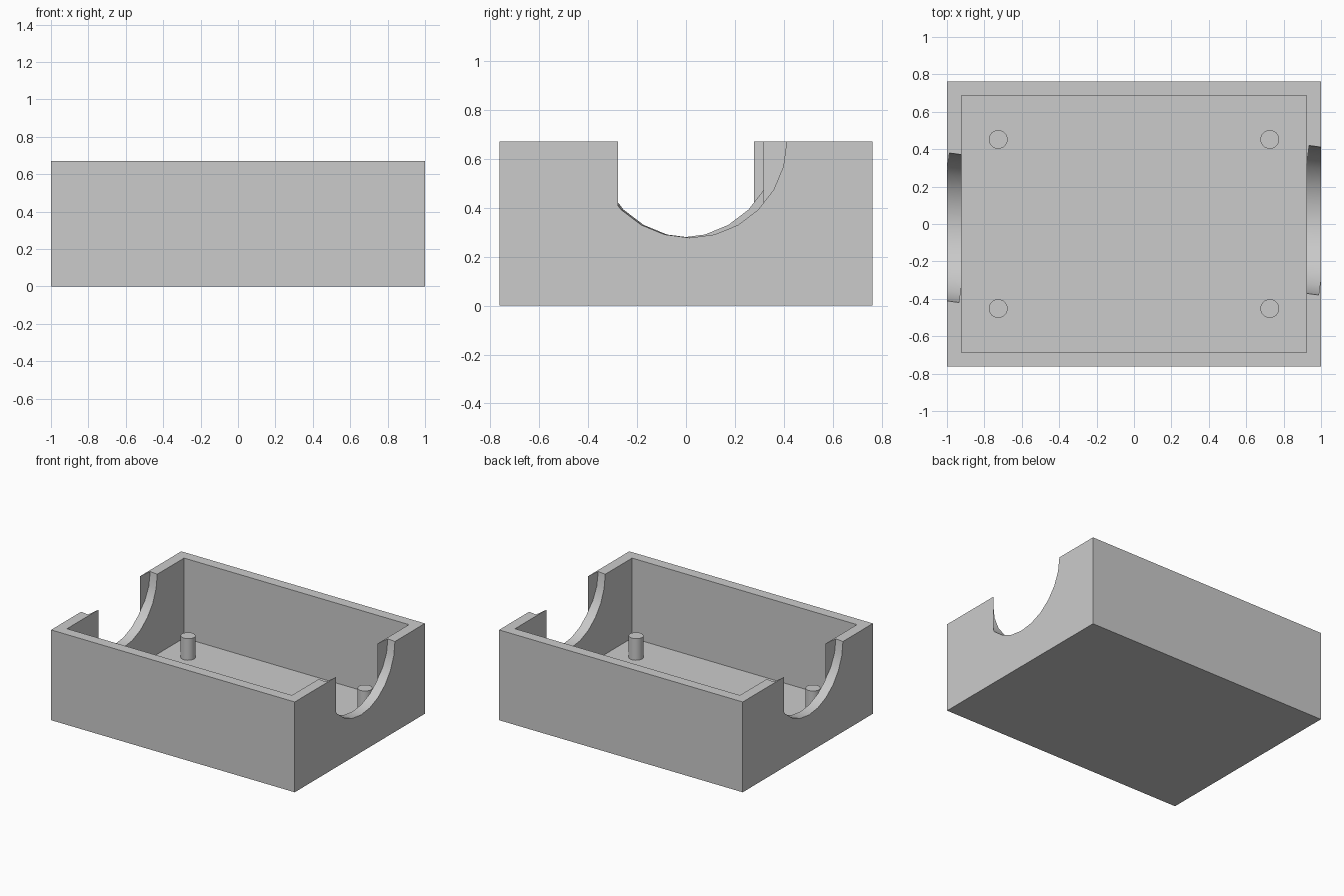
import bpy
import math

if "Cube" in bpy.data.objects:
    bpy.data.objects.remove(bpy.data.objects["Cube"], do_unlink=True)

HALF_X, HALF_Y, HEIGHT, WALL = 1.0, 0.763, 0.67, 0.077
NOTCH_R, NOTCH_SHIFT = 0.393, 0.02
PEG_X, PEG_Y, PEG_R, PEG_TOP = 0.726, 0.452, 0.05, 0.237

grey = bpy.data.materials.new("plain_grey")
grey.use_nodes = True
colour = (0.6, 0.6, 0.6, 1)
grey.diffuse_color = colour
grey.node_tree.nodes["Principled BSDF"].inputs["Base Color"].default_value = colour


def box(name, half_x, half_y, low, high):
    bpy.ops.mesh.primitive_cube_add(size=2, location=(0, 0, (low + high) / 2))
    ob = bpy.context.object
    ob.name = name
    ob.scale = (half_x, half_y, (high - low) / 2)
    bpy.ops.object.transform_apply(location=True, rotation=True, scale=True)
    return ob


def cylinder(name, radius, depth, location, sides, rotation=(0, 0, 0)):
    bpy.ops.mesh.primitive_cylinder_add(vertices=sides, radius=radius, depth=depth,
                                        location=location, rotation=rotation)
    ob = bpy.context.object
    ob.name = name
    bpy.ops.object.transform_apply(location=True, rotation=True, scale=True)
    return ob


def cut(target, cutter):
    mod = target.modifiers.new("cut", 'BOOLEAN')
    mod.operation = 'DIFFERENCE'
    mod.solver = 'EXACT'
    mod.object = cutter
    bpy.context.view_layer.objects.active = target
    bpy.ops.object.modifier_apply(modifier=mod.name)
    bpy.data.objects.remove(cutter, do_unlink=True)


def finish(ob):
    ob.data.materials.clear()
    ob.data.materials.append(grey)
    bpy.ops.object.select_all(action='DESELECT')
    ob.select_set(True)
    bpy.context.view_layer.objects.active = ob
    bpy.ops.object.shade_smooth_by_angle(angle=math.radians(30))


# Open tray
tray = box("tray", HALF_X, HALF_Y, 0, HEIGHT)
cut(tray, box("cavity_cutter", HALF_X - WALL, HALF_Y - WALL, WALL, HEIGHT + 0.3))

# Half-round notch in each end wall, slightly off centre in opposite directions;
# the half-step turn puts a flat facet at the lowest point
for side in (-1, 1):
    spot = (side * (HALF_X - WALL / 2), side * NOTCH_SHIFT, HEIGHT)
    turn = (math.radians(7.5), math.radians(90), 0)
    cut(tray, cylinder("notch_cutter", NOTCH_R, WALL * 2, spot, 24, turn))
finish(tray)

# Four pegs standing on the floor
for x_name, sx in (("right", -1), ("left", 1)):
    for y_name, sy in (("front", -1), ("back", 1)):
        base = WALL - 0.01
        peg = cylinder(f"peg_{y_name}_{x_name}", PEG_R, PEG_TOP - base,
                       (sx * PEG_X, sy * PEG_Y, (base + PEG_TOP) / 2), 24)
        finish(peg)
